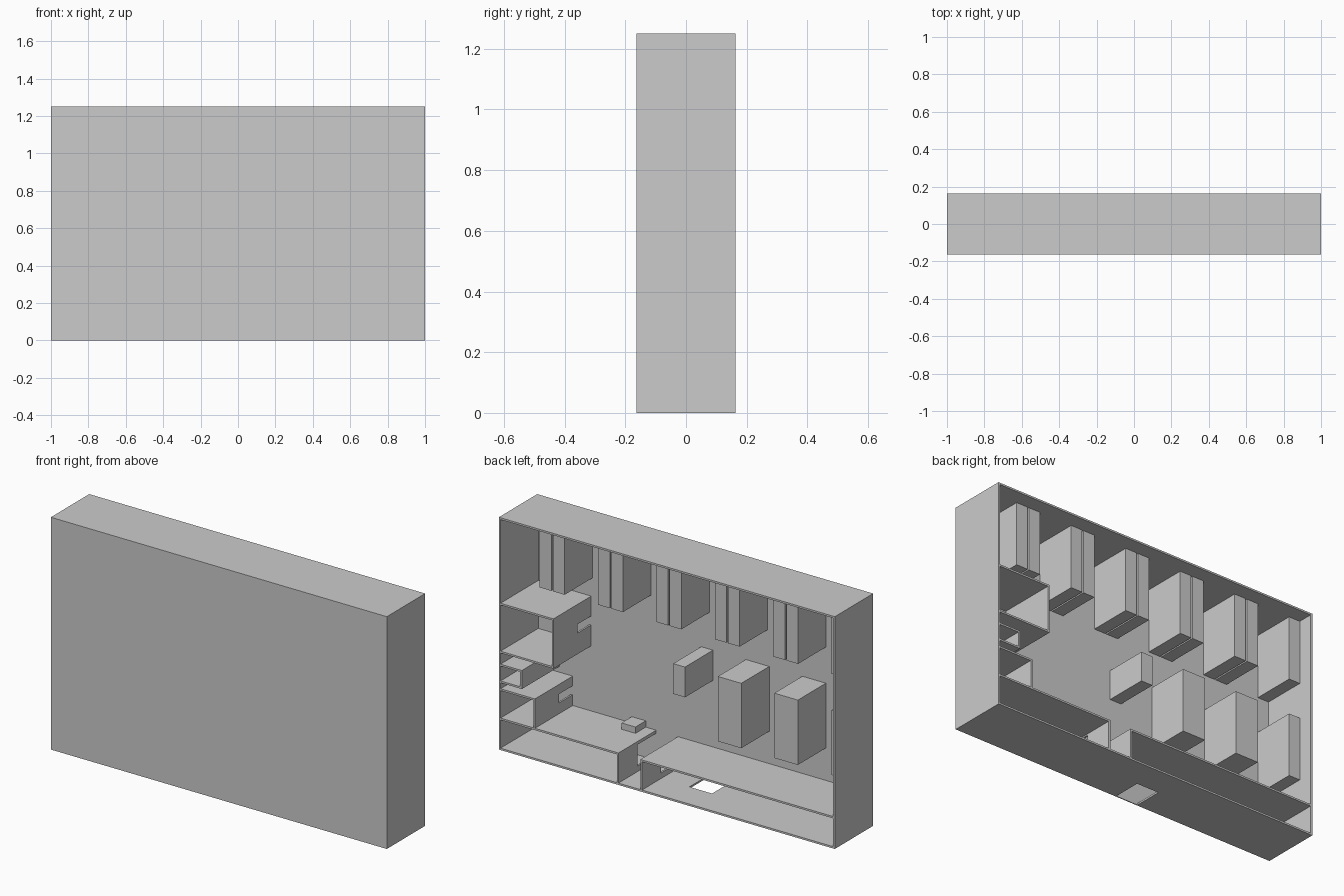
import bpy

if "Cube" in bpy.data.objects:
    bpy.data.objects.remove(bpy.data.objects["Cube"])

X, Y, H = 1.0, 0.163, 1.25      # half length, half depth, height
T = 0.01                        # wall thickness
BASE = -Y + 0.005               # inner face of the thin front panel
RACK = 0.08                     # back face of the storage racks


def box(name, x0, x1, z0, z1, y0=BASE, y1=Y):
    bpy.ops.mesh.primitive_cube_add(
        size=1, location=((x0 + x1) / 2, (y0 + y1) / 2, (z0 + z1) / 2))
    ob = bpy.context.object
    ob.name = name
    ob.scale = (x1 - x0, y1 - y0, z1 - z0)
    bpy.ops.object.transform_apply(location=False, rotation=False, scale=True)
    return ob


def door_wall(name, x, z0, z1, d0, d1, door_top):
    """Upright partition with a doorway cut from the panel up to door_top."""
    box(name + "_lower", x, x + T, z0, d0)
    box(name + "_upper", x, x + T, d1, z1)
    box(name + "_lintel", x, x + T, d0, d1, door_top, Y)


# Front panel and outer walls
box("front_panel", -X, X, 0, H, -Y, BASE)
box("top_wall", -X, X, H - T, H)
box("left_wall", -X, -X + T, T, H - T)
box("right_wall", X - T, X, T, H - T)

# Bottom wall with its entrance
box("bottom_wall_left", -X, -0.155, 0, T)
box("bottom_wall_right", -0.02, X, 0, T)
box("bottom_wall_lintel", -0.155, -0.02, 0, T, 0, Y)

# Upper row of paired racks hanging from the top wall
for i in range(5):
    x = 0.815 - 0.3475 * i
    box("top_rack_a", x - 0.07, x, 0.89, H - T, BASE, RACK)
    box("top_rack_b", x - 0.148, x - 0.078, 0.89, H - T, BASE, RACK)
box("top_rack_end", -X + T, -0.922, 0.89, H - T, BASE, RACK)

# Lower row of racks
box("short_rack", -0.05, 0.02, 0.53, 0.693, BASE, RACK)
for x0, x1 in ((-0.385, -0.246), (-0.722, -0.582), (-X + T, -0.922)):
    box("lower_rack", x0, x1, 0.346, 0.695, BASE, RACK)

# Large side room
IN = X - T
box("large_room_top", 0.675, IN, 0.78, 0.79)
box("large_room_bottom", 0.675, IN, 0.522, 0.532)
door_wall("large_room_wall", 0.675, 0.532, 0.78, 0.635, 0.683, -0.043)

# Small closet
box("closet_top", 0.863, IN, 0.452, 0.462)
box("closet_bottom", 0.863, IN, 0.362, 0.372)
box("closet_wall", 0.863, 0.863 + T, 0.372, 0.452)

# Medium side room
box("medium_room_top", 0.785, IN, 0.32, 0.33)
door_wall("medium_room_wall", 0.785, 0.172, 0.32, 0.23, 0.278, -0.043)

# Two rooms along the bottom, with facing doorways
box("corner_room_top", 0.288, IN, 0.162, 0.172)
door_wall("corner_room_wall", 0.288, T, 0.162, 0.04, 0.155, 0.0)
box("long_room_top", -X + T, 0.158, 0.162, 0.172)
door_wall("long_room_wall", 0.148, T, 0.162, 0.04, 0.135, 0.0)

# Small cabinet against the corner room
box("cabinet", 0.35, 0.433, 0.172, 0.206, BASE, -0.07)
